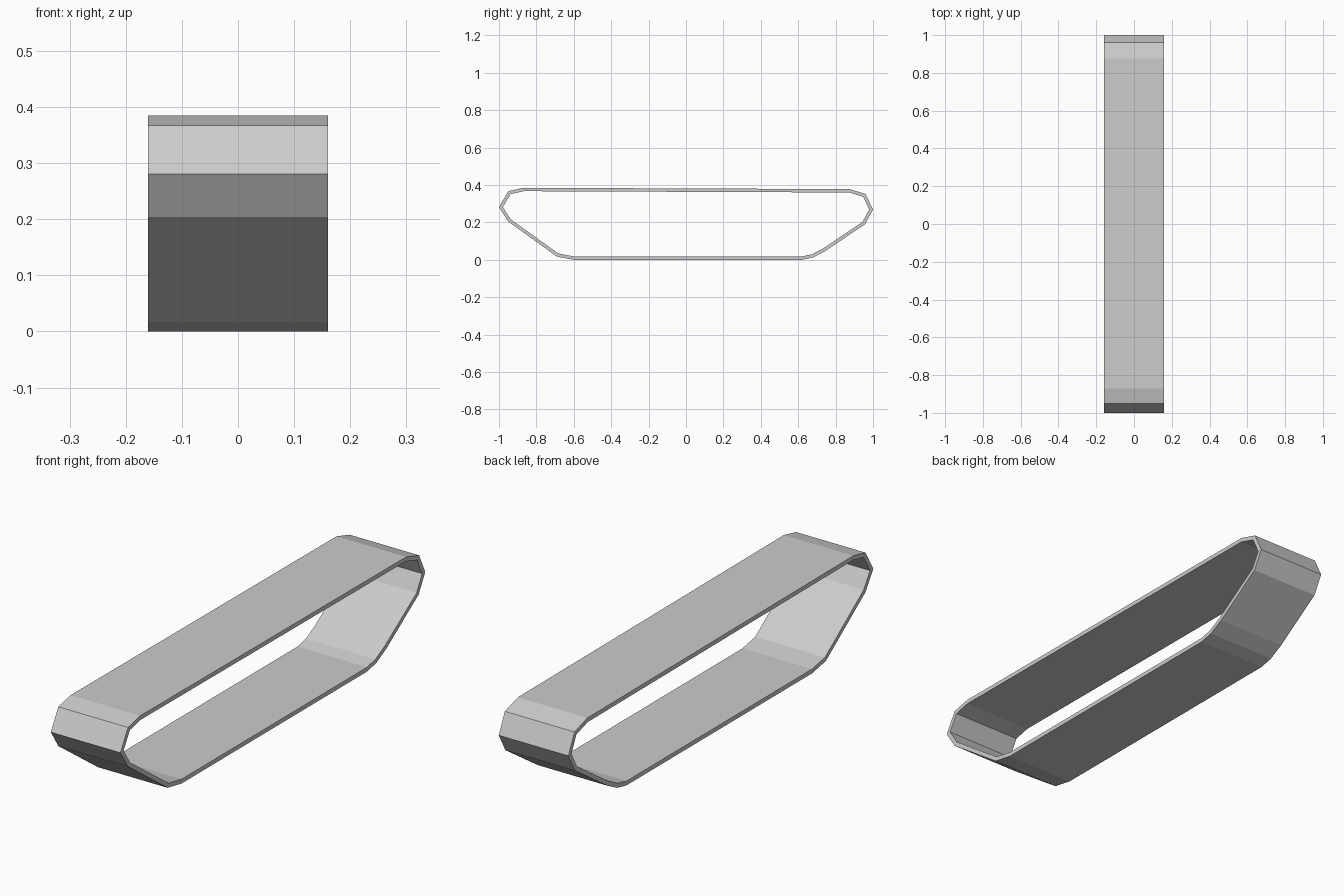
import bpy, bmesh
from mathutils import Vector

if "Cube" in bpy.data.objects:
    bpy.data.objects.remove(bpy.data.objects["Cube"])

WIDTH, THICK = 0.32, 0.018

# Outer side profile of the belt (y, z), clockwise seen from the right
outer = [Vector(p) for p in [
    (-1.0, 0.281), (-0.95, 0.367), (-0.87, 0.385), (0.875, 0.378),
    (0.96, 0.352), (1.0, 0.268), (0.957, 0.19), (0.745, 0.047),
    (0.68, 0.013), (0.62, 0.0), (-0.6, 0.0), (-0.69, 0.017), (-0.95, 0.204)]]


def inset(points, d):
    """Mitred inward offset of a clockwise loop."""
    result = []
    for i, p in enumerate(points):
        a = (p - points[i - 1]).normalized()
        b = (points[(i + 1) % len(points)] - p).normalized()
        na, nb = Vector((a.y, -a.x)), Vector((b.y, -b.x))
        result.append(p + (na + nb) * d / (1 + na.dot(nb)))
    return result


inner = inset(outer, THICK)

grey = bpy.data.materials.new("plain grey")
grey.diffuse_color = (0.6, 0.6, 0.6, 1)
grey.use_nodes = True
grey.node_tree.nodes["Principled BSDF"].inputs["Base Color"].default_value = grey.diffuse_color

# Track belt: hollow closed band swept across x
bm = bmesh.new()
rings = [[bm.verts.new((x, p.x, p.y)) for p in loop]
         for x, loop in ((-WIDTH / 2, outer), (WIDTH / 2, outer),
                         (WIDTH / 2, inner), (-WIDTH / 2, inner))]
n = len(outer)
for k in range(4):
    a, b = rings[k], rings[(k + 1) % 4]
    for i in range(n):
        j = (i + 1) % n
        bm.faces.new((a[i], a[j], b[j], b[i]))
bmesh.ops.recalc_face_normals(bm, faces=bm.faces)
mesh = bpy.data.meshes.new("track_belt")
bm.to_mesh(mesh)
bm.free()
mesh.materials.append(grey)
belt = bpy.data.objects.new("track_belt", mesh)
bpy.context.collection.objects.link(belt)
